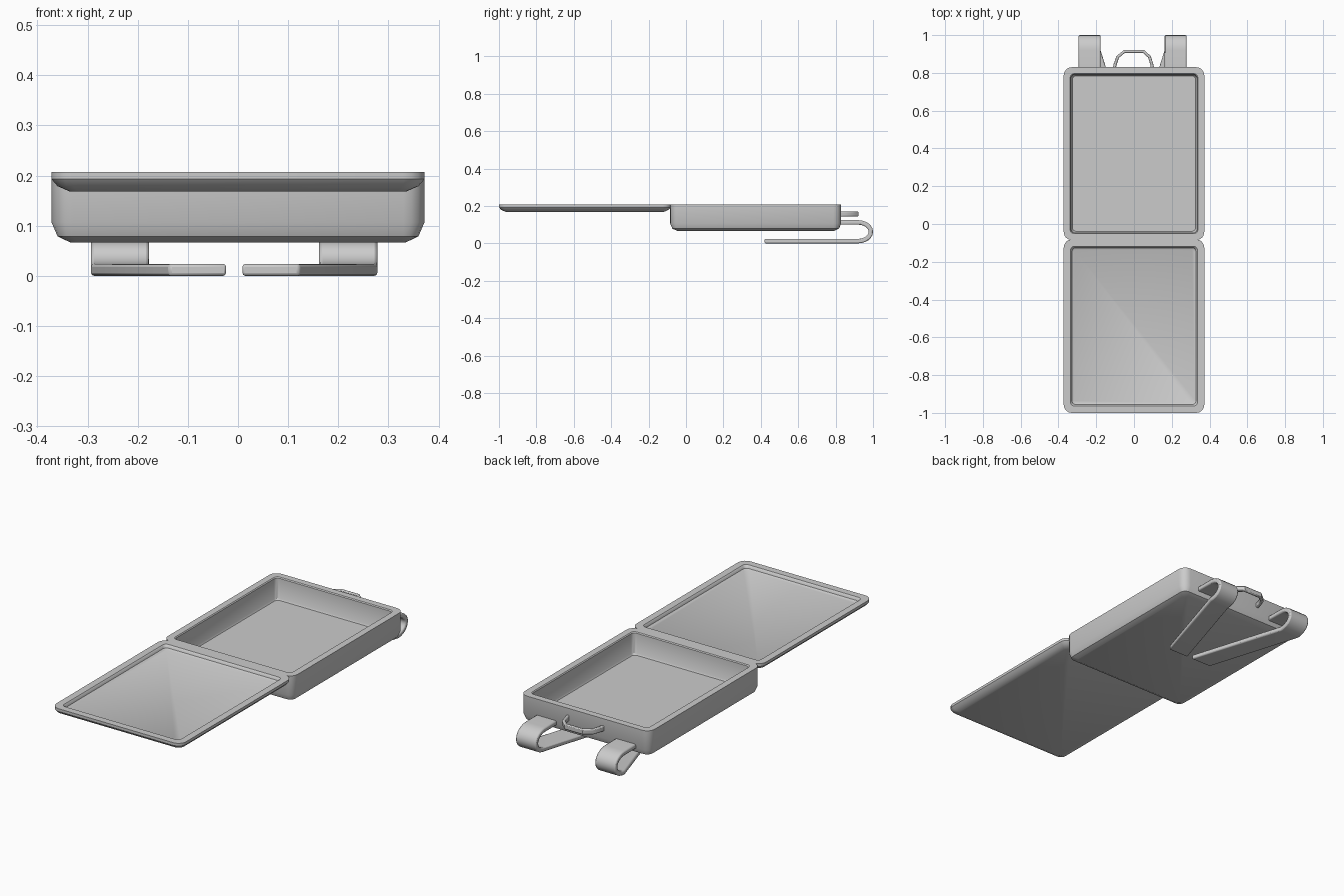
import bpy, bmesh
from math import sin, cos, pi, radians
from mathutils import Vector

if "Cube" in bpy.data.objects:
    bpy.data.objects.remove(bpy.data.objects["Cube"])


def finish(name, bm, bevel=0):
    bmesh.ops.recalc_face_normals(bm, faces=bm.faces)
    me = bpy.data.meshes.new(name)
    bm.to_mesh(me)
    bm.free()
    ob = bpy.data.objects.new(name, me)
    bpy.context.collection.objects.link(ob)
    bpy.ops.object.select_all(action='DESELECT')
    ob.select_set(True)
    bpy.context.view_layer.objects.active = ob
    bpy.ops.object.shade_smooth_by_angle(angle=radians(35))
    if bevel:
        m = ob.modifiers.new("soft_edges", 'BEVEL')
        m.width, m.segments = bevel, 2
        m.limit_method, m.angle_limit = 'ANGLE', radians(50)
    return ob


def skin(bm, rings):
    # bridge successive closed rings and cap both ends
    rings = [[bm.verts.new(p) for p in r] for r in rings]
    for a, b in zip(rings, rings[1:]):
        n = len(a)
        for i in range(n):
            j = (i + 1) % n
            bm.faces.new((a[i], a[j], b[j], b[i]))
    bm.faces.new(rings[0][::-1])
    bm.faces.new(rings[-1])


def tray(name, y0, y1, profile):
    # profile: (inset, z) from underside, over the rim, to the inner floor
    bm = bmesh.new()
    rings = []
    for inset, z in profile:
        r = max(0.042 - inset, 0.02)
        hx, a, b = 0.372 - inset - r, y0 + inset + r, y1 - inset - r
        ring = []
        for k, (cx, cy) in enumerate(((hx, b), (-hx, b), (-hx, a), (hx, a))):
            for s in range(5):
                t = (k + s / 4) * pi / 2
                ring.append((cx + r * cos(t), cy + r * sin(t), z))
        rings.append(ring)
    skin(bm, rings)
    return finish(name, bm)


def band(name, path, axis, width, thick, bevel):
    # rectangular section swept along a path, width measured along axis
    bm = bmesh.new()
    pts = [Vector(p) for p in path]
    w = Vector(axis) * width / 2
    rings = []
    for i, p in enumerate(pts):
        d0 = (p - pts[max(i - 1, 0)]).normalized()
        d1 = (pts[min(i + 1, len(pts) - 1)] - p).normalized()
        n = Vector(axis).cross(d0 + d1).normalized() * thick / 2
        rings.append([p + w + n, p - w + n, p - w - n, p + w - n])
    skin(bm, rings)
    return finish(name, bm, bevel)


# Deep case body and shallow open lid
tray("case_body", -0.085, 0.83,
     [(0.037, 0.067), (0.012, 0.079), (0, 0.107), (0, 0.207),
      (0.034, 0.207), (0.038, 0.202), (0.041, 0.1), (0.046, 0.092)])
tray("case_lid", -1.0, -0.082,
     [(0.037, 0.168), (0.012, 0.179), (0, 0.193), (0, 0.207),
      (0.036, 0.207), (0.041, 0.202), (0.044, 0.192), (0.052, 0.187)])

# Carry handle on the end wall
band("carry_handle",
     [(-0.106, 0.815, 0.157), (-0.1, 0.845, 0.157), (-0.086, 0.885, 0.157),
      (-0.05, 0.914, 0.157), (0.05, 0.914, 0.157), (0.082, 0.885, 0.157),
      (0.094, 0.845, 0.157), (0.1, 0.815, 0.157)],
     (0, 0, 1), 0.028, 0.016, 0.005)

# Shoulder straps: loop round the end, then slant inward under the case
for side, x, slant in (("left", -0.235, 0.155), ("right", 0.22, -0.155)):
    path = [(x, 0.8, 0.112)]
    for i in range(13):
        t = pi / 2 - i * pi / 12
        path.append((x, 0.92 + 0.068 * cos(t), 0.062 + 0.05 * sin(t)))
    path.append((x + slant, 0.42, 0.012))
    band("shoulder_strap_" + side, path, (1, 0, 0), 0.116, 0.024, 0.006)
